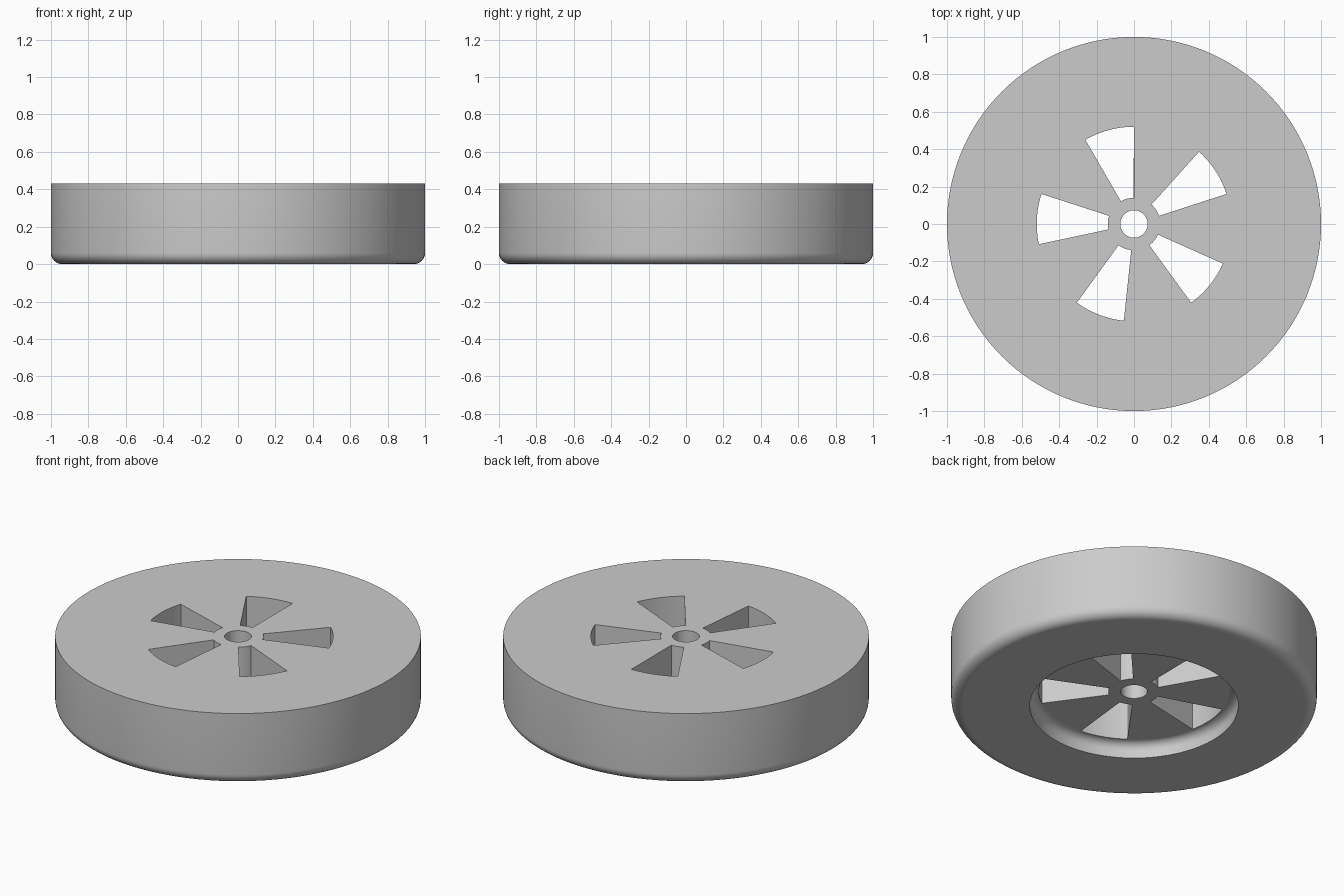
import bpy, bmesh
from math import sin, cos, pi, radians

cube = bpy.data.objects.get("Cube")
if cube:
    bpy.data.objects.remove(cube)

RADIUS, HEIGHT, ROUND = 1.0, 0.43, 0.06
RECESS_R, RECESS_Z, COVE = 0.57, 0.09, 0.05
BORE = 0.073
SLOT_IN, SLOT_OUT = 0.14, 0.52
STEPS = 128

grey = bpy.data.materials.new("plain_grey")
grey.use_nodes = True
colour = (0.6, 0.6, 0.6, 1)
grey.diffuse_color = colour
grey.node_tree.nodes["Principled BSDF"].inputs["Base Color"].default_value = colour


def arc(cx, cy, r, start, end, n):
    """Points on an arc, angles in degrees."""
    angles = [radians(start + (end - start) * i / n) for i in range(n + 1)]
    return [(cx + r * cos(a), cy + r * sin(a)) for a in angles]


def finish(bm, name):
    bmesh.ops.recalc_face_normals(bm, faces=bm.faces)
    mesh = bpy.data.meshes.new(name)
    bm.to_mesh(mesh)
    bm.free()
    mesh.materials.append(grey)
    obj = bpy.data.objects.new(name, mesh)
    bpy.context.collection.objects.link(obj)
    return obj


# Wheel body: closed profile (radius, height) turned around the z axis
profile = [(BORE, HEIGHT), (BORE, RECESS_Z)]
profile += arc(RECESS_R - COVE, RECESS_Z - COVE, COVE, 90, 0, 8)
profile += [(RECESS_R, 0)]
profile += arc(RADIUS - ROUND, ROUND, ROUND, -90, 0, 8)
profile += [(RADIUS, HEIGHT)]
bm = bmesh.new()
rings = [[bm.verts.new((r * cos(2 * pi * i / STEPS), r * sin(2 * pi * i / STEPS), z))
          for r, z in profile] for i in range(STEPS)]
for i in range(STEPS):
    a, b = rings[i], rings[(i + 1) % STEPS]
    for j in range(len(profile)):
        k = (j + 1) % len(profile)
        bm.faces.new((a[j], b[j], b[k], a[k]))
wheel = finish(bm, "wheel")

# Five wedge-shaped cutters for the slots between the spokes
bm = bmesh.new()
for i in range(5):
    start = 90 + 72 * i
    outline = arc(0, 0, SLOT_IN, start, start + 30, 8)
    outline += arc(0, 0, SLOT_OUT, start + 30, start, 12)
    base = bm.faces.new([bm.verts.new((x, y, -0.1)) for x, y in outline])
    extruded = bmesh.ops.extrude_face_region(bm, geom=[base])["geom"]
    top = [v for v in extruded if isinstance(v, bmesh.types.BMVert)]
    bmesh.ops.translate(bm, verts=top, vec=(0, 0, HEIGHT + 0.2))
cutter = finish(bm, "slot_cutter")

bpy.ops.object.select_all(action='DESELECT')
wheel.select_set(True)
bpy.context.view_layer.objects.active = wheel
cut = wheel.modifiers.new("slots", 'BOOLEAN')
cut.operation = 'DIFFERENCE'
cut.solver = 'EXACT'
cut.object = cutter
bpy.ops.object.modifier_apply(modifier=cut.name)
bpy.data.objects.remove(cutter)

# Smooth the round walls, keep the level faces flat
bpy.ops.object.shade_smooth_by_angle(angle=radians(30))
for face in wheel.data.polygons:
    if abs(face.normal.z) > 0.999:
        face.use_smooth = False
